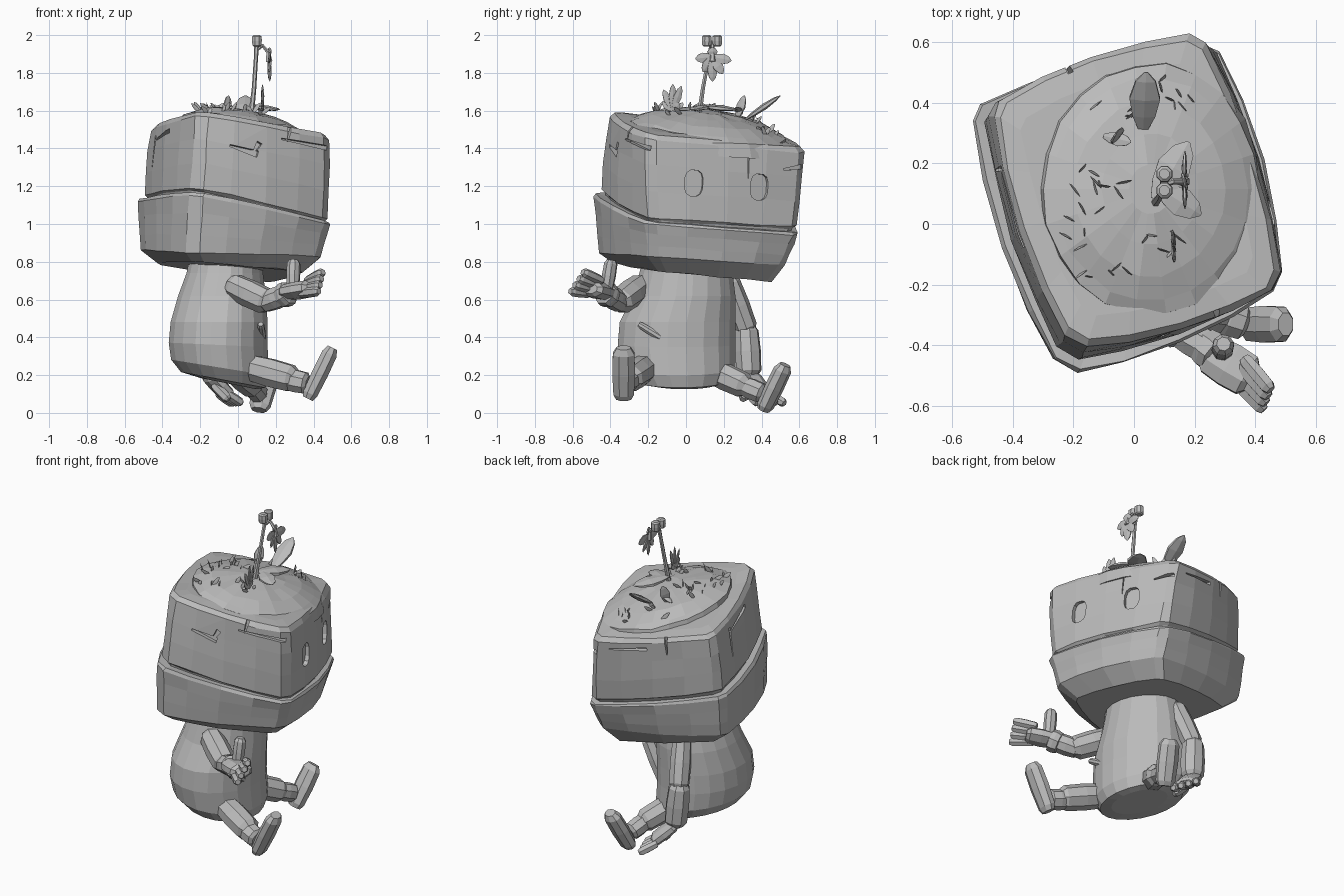
import bpy, bmesh, math, random
from mathutils import Vector as V

if "Cube" in bpy.data.objects:
    bpy.data.objects.remove(bpy.data.objects["Cube"])

random.seed(4)
stone = bpy.data.materials.new("stone_grey")
stone.diffuse_color = (0.5, 0.5, 0.5, 1)
stone.use_nodes = True
stone.node_tree.nodes["Principled BSDF"].inputs["Base Color"].default_value = stone.diffuse_color


def finish(name, bm):
    bmesh.ops.recalc_face_normals(bm, faces=bm.faces[:])
    me = bpy.data.meshes.new(name)
    bm.to_mesh(me)
    bm.free()
    me.materials.append(stone)
    ob = bpy.data.objects.new(name, me)
    bpy.context.collection.objects.link(ob)
    return ob


def loft(name, rings):
    """Skin a stack of equal rings and cap both ends."""
    bm = bmesh.new()
    vs = [[bm.verts.new(p) for p in r] for r in rings]
    n = len(rings[0])
    for a, b in zip(vs, vs[1:]):
        for i in range(n):
            bm.faces.new((a[i], a[(i + 1) % n], b[(i + 1) % n], b[i]))
    bm.faces.new(vs[0][::-1])
    bm.faces.new(vs[-1])
    return finish(name, bm)


def limb(name, pts, radii, up=(0, 0, 1), flat=1.0, sides=8):
    """Tube through points; flat squashes it along the up direction."""
    pts = [V(p) for p in pts]
    rings = []
    for i, p in enumerate(pts):
        t = (pts[min(i + 1, len(pts) - 1)] - pts[max(i - 1, 0)]).normalized()
        side = t.cross(V(up)).normalized()
        top = side.cross(t)
        rings.append([p + radii[i] * (side * math.cos(a) + top * flat * math.sin(a))
                      for a in (2 * math.pi * (k + .5) / sides for k in range(sides))])
    return loft(name, rings)


def rod(name, a, b, r, flat=1.0, up=(0, 0, 1), sides=8):
    """Chunky segment with chamfered ends."""
    a, b = V(a), V(b)
    return limb(name, [a, a.lerp(b, .1), a.lerp(b, .5), a.lerp(b, .88), b],
                [r * .7, r * .95, r * 1.05, r, r * .65], up, flat, sides)


# ---- head blocks: four corners each, sides swelling outwards
UP_LO = [V(p) for p in ((-.23, -.46, 1.18), (.485, -.185, 1.01), (.26, .59, .965), (-.50, .37, 1.14))]
UP_HI = [V(p) for p in ((-.20, -.41, 1.60), (.49, -.205, 1.475), (.215, .635, 1.40), (-.47, .395, 1.51))]
JAW_BOT = [V(p) for p in ((-.22, -.40, .80), (.34, -.13, .75), (.18, .45, .69), (-.43, .30, .79))]
JAW_MID = [V(p) for p in ((-.25, -.47, .85), (.44, -.18, .83), (.25, .52, .78), (-.52, .345, .865))]
JAW_TOP = [V(p) for p in ((-.23, -.50, 1.175), (.49, -.195, 1.01), (.27, .60, .95), (-.54, .38, 1.13))]


def side_point(lo, hi, e, t, h, bulge):
    c = [a.lerp(b, h) for a, b in zip(lo, hi)]
    a, b = c[e], c[(e + 1) % 4]
    d = (b - a).normalized()
    out = V((d.y, -d.x, 0)).normalized()
    return a.lerp(b, t) + out * bulge * 4 * t * (1 - t)


CUT = (.06, .05, .04, .04)  # corner rounding


def ring(lo, hi, h, scale, bulge):
    pts = [side_point(lo, hi, e, t, h, bulge)
           for e in range(4) for t in (CUT[e], .25, .5, .75, 1 - CUT[(e + 1) % 4])]
    mid = sum(pts, V()) / len(pts)
    j = lambda: random.uniform(-.004, .004)
    return [mid + (p - mid) * scale + V((j(), j(), j())) for p in pts]


upper = loft("upper_head", [ring(UP_LO, UP_HI, h, s, .045) for h, s in
                            ((-.08, .93), (.01, .96), (.04, .99), (.35, 1), (.65, 1), (.94, .99), (1, .95), (1.02, .8))])
loft("jaw", [ring(JAW_BOT, JAW_MID, 0, 1, .035)] +
     [ring(JAW_MID, JAW_TOP, h, s, .05) for h, s in ((0, 1), (.3, 1), (.65, 1), (.94, 1), (1, .98), (1.0, .9))])


def carve(target, lo, hi, e, t, h, size, roll=0, deep=.05, sides=4):
    """Cut a groove or a rounded hole into a head side."""
    p = side_point(lo, hi, e, t, h, .045)
    u = (side_point(lo, hi, e, t + .05, h, .045) - side_point(lo, hi, e, t - .05, h, .045)).normalized()
    n = u.cross(hi[e] - lo[e]).normalized()
    w = n.cross(u)
    u, w = u * math.cos(roll) + w * math.sin(roll), w * math.cos(roll) - u * math.sin(roll)
    if sides == 4:
        prof = [(-1, -.3), (1, -1), (1, 1), (-1, .3)]
    else:
        prof = [(math.copysign(abs(math.cos(a)) ** .7, math.cos(a)), math.copysign(abs(math.sin(a)) ** .7, math.sin(a)))
                for a in (2 * math.pi * (k + .5) / sides for k in range(sides))]
    cutter = loft("cutter", [[p + n * d + u * x * size[0] / 2 + w * y * size[1] / 2 for x, y in prof]
                             for d in (-deep, .08)])
    m = target.modifiers.new("carve", 'BOOLEAN')
    m.operation, m.object, m.solver = 'DIFFERENCE', cutter, 'EXACT'
    bpy.context.view_layer.objects.active = target
    bpy.ops.object.modifier_apply(modifier="carve")
    bpy.data.objects.remove(cutter)


# eyes, as sunken holes
for t, h in ((.28, .48), (.71, .49)):
    carve(upper, UP_LO, UP_HI, 1, t, h, (.10, .14), deep=.025, sides=12)
# cracks and notches: side, along, height, size, roll
for e, t, h, size, roll in ((0, .33, .62, (.16, .035), -.1), (0, .42, .66, (.08, .03), 1.2),
                            (0, .80, .84, (.28, .025), 0), (0, .67, .91, (.08, .02), 1.5),
                            (1, .63, .83, (.22, .012), 1.6), (1, .93, .75, (.12, .025), .2),
                            (2, .3, .84, (.24, .02), 0), (2, .62, .88, (.12, .02), 1.5),
                            (3, .4, .8, (.28, .025), .1), (3, .24, .6, (.18, .02), 1.5)):
    carve(upper, UP_LO, UP_HI, e, t, h, size, roll, .035)


# ---- earth mound on the sloping top
def top_z(x, y):
    return 1.48 - .185 * (x - .03) - .12 * (y - .1)


def mound_z(x, y):
    r2 = ((x - .055) / .355) ** 2 + ((y - .115) / .41) ** 2
    return top_z(x, y) + .02 + .105 * max(0, 1 - r2)


rings = []
for r, dz in ((1.03, -.06), (1, .01), (.9, .012), (.7, .01), (.45, 0), (.2, 0)):
    pts = []
    for k in range(22):
        a = 2 * math.pi * k / 22
        q = r * random.uniform(.98, 1.02)
        x, y = .055 + .355 * q * math.cos(a), .115 + .41 * q * math.sin(a)
        pts.append(V((x, y, mound_z(x, y) + dz + random.uniform(-.008, .006))))
    rings.append(pts)
loft("earth_mound", rings)

# ---- body: rounded barrel
rings = []
for z, cx, cy, rx, ry, tilt in ((.155, -.05, -.01, .15, .18, -.05), (.175, -.08, -.03, .225, .26, -.07),
                                (.24, -.095, -.04, .262, .305, -.07), (.36, -.105, -.05, .265, .315, -.02),
                                (.48, -.10, -.045, .26, .31, 0), (.62, -.085, -.01, .235, .275, 0),
                                (.74, -.07, .0, .205, .25, 0), (.86, -.06, .01, .19, .23, 0)):
    pts = []
    for k in range(20):
        a = 2 * math.pi * (k + .5) / 20
        c, s = math.cos(a), math.sin(a)
        pts.append(V((cx + rx * c, cy + ry * s, z + tilt * c * .6)))
    rings.append(pts)
loft("body", rings)
rod("chest_scratch", (.12, -.25, .47), (.13, -.12, .39), .02)

# ---- legs and feet
rod("right_leg", (.03, -.20, .25), (.31, -.31, .175), .075)
rod("right_ankle", (.25, -.29, .18), (.37, -.33, .155), .06)
rod("right_foot", (.37, -.33, .075), (.50, -.33, .345), .062, .72, (1, 0, -.5))
rod("left_leg", (-.04, .10, .24), (.09, .33, .135), .07)
rod("left_ankle", (.07, .29, .15), (.11, .41, .10), .055)
rod("left_foot", (.11, .41, .015), (.17, .525, .255), .062, .75, (.3, 1, -.4))

# ---- raised right arm
rod("right_upper_arm", (-.04, -.23, .68), (.17, -.36, .58), .072)
rod("right_forearm", (.13, -.34, .58), (.26, -.42, .63), .058)
rod("right_cuff", (.225, -.395, .61), (.275, -.435, .64), .066)
rod("right_palm", (.24, -.42, .635), (.39, -.51, .66), .075, .6, (-.3, .3, 1))
rod("right_thumb", (.29, -.42, .65), (.295, -.395, .81), .036)
for i in range(4):
    k = i - 1.5
    base = V((.345 - k * .012, -.475 - k * .022, .665 - k * .022))
    rod("right_finger", base, base + V((.095 + k * .005, -.105, .03 - k * .012)), .026, sides=6)

# ---- hanging left arm
rod("left_upper_arm", (-.13, .22, .72), (-.18, .33, .42), .06)
rod("left_forearm", (-.18, .32, .46), (-.16, .335, .19), .068)
rod("left_palm", (-.16, .335, .20), (-.05, .40, .09), .068, .55)
for i in range(4):
    k = (i - 1.5) * .034
    base = V((-.08 + k * .5, .39 - k, .10))
    rod("left_finger", base, base + V((.075, .06 - k * .4, -.05)), .025, sides=6)
rod("left_thumb", (-.13, .33, .15), (-.05, .30, .07), .027, sides=6)


# ---- plants
def leaf(name, base, tip, width, normal, flat=.14):
    """Thin pointed leaf."""
    b, t = V(base), V(tip)
    return limb(name, [b.lerp(t, f) for f in (0, .25, .55, .85, 1)],
                [width * f for f in (.3, .75, 1, .65, .1)], normal, flat, 6)


limb("flower_stem", [(.07, .07, 1.58), (.085, .09, 1.72), (.095, .12, 1.88), (.10, .14, 1.97)],
     [.015, .012, .011, .014], (1, 0, 0), 1, 6)
limb("bloom_stalk", [(.10, .13, 1.92), (.13, .14, 1.945), (.16, .14, 1.91), (.165, .14, 1.86)],
     [.01, .01, .012, .02], (0, 1, 0), 1, 6)
for y in (.11, .165):
    rod("bud", (.10, y, 1.94), (.10, y, 2.0), .027, 1, (1, 0, 0))
for dy, dz in ((0, -.13), (.10, -.02), (-.09, -.01), (.055, -.09), (-.05, -.08), (0, .05)):
    leaf("petal", (.165, .14, 1.885), (.168, .14 + dy, 1.885 + dz), .032, (1, .3, 0), .25)
leaf("ground_leaf", (.07, .08, 1.625), (.18, .27, 1.605), .065, (0, 0, 1), .25)
leaf("ground_leaf", (.08, .12, 1.625), (.22, .03, 1.605), .055, (0, 0, 1), .25)
leaf("big_leaf", (.03, .31, 1.55), (.04, .50, 1.68), .058, (0, -.6, 1), .3)
leaf("small_leaf", (-.06, .27, 1.56), (-.05, .31, 1.68), .034, (1, -1, 0), .25)
leaf("small_leaf", (-.10, .29, 1.58), (-.01, .27, 1.62), .027, (0, 0, 1), .25)
# ragged sprout with several lobes
for dy, dz in ((0, .14), (.045, .13), (-.05, .11), (-.055, .05), (.035, .04)):
    leaf("ragged_leaf", (.13, -.07, 1.60), (.13, -.07 + dy, 1.60 + dz), .025, (1, .3, 0), .25)
# grass tufts
for cx, cy, n in ((-.16, -.02, 6), (-.12, .12, 9), (.13, .44, 7), (.08, -.06, 5), (-.1, -.14, 5), (-.06, .38, 4)):
    for _ in range(n):
        x, y = cx + random.uniform(-.06, .06), cy + random.uniform(-.05, .05)
        b = V((x, y, mound_z(x, y) - .01))
        lean = V((random.uniform(-.06, .06), random.uniform(-.05, .05), random.uniform(.025, .06)))
        leaf("grass_blade", b, b + lean, .014, (lean.y, -lean.x, .02))
